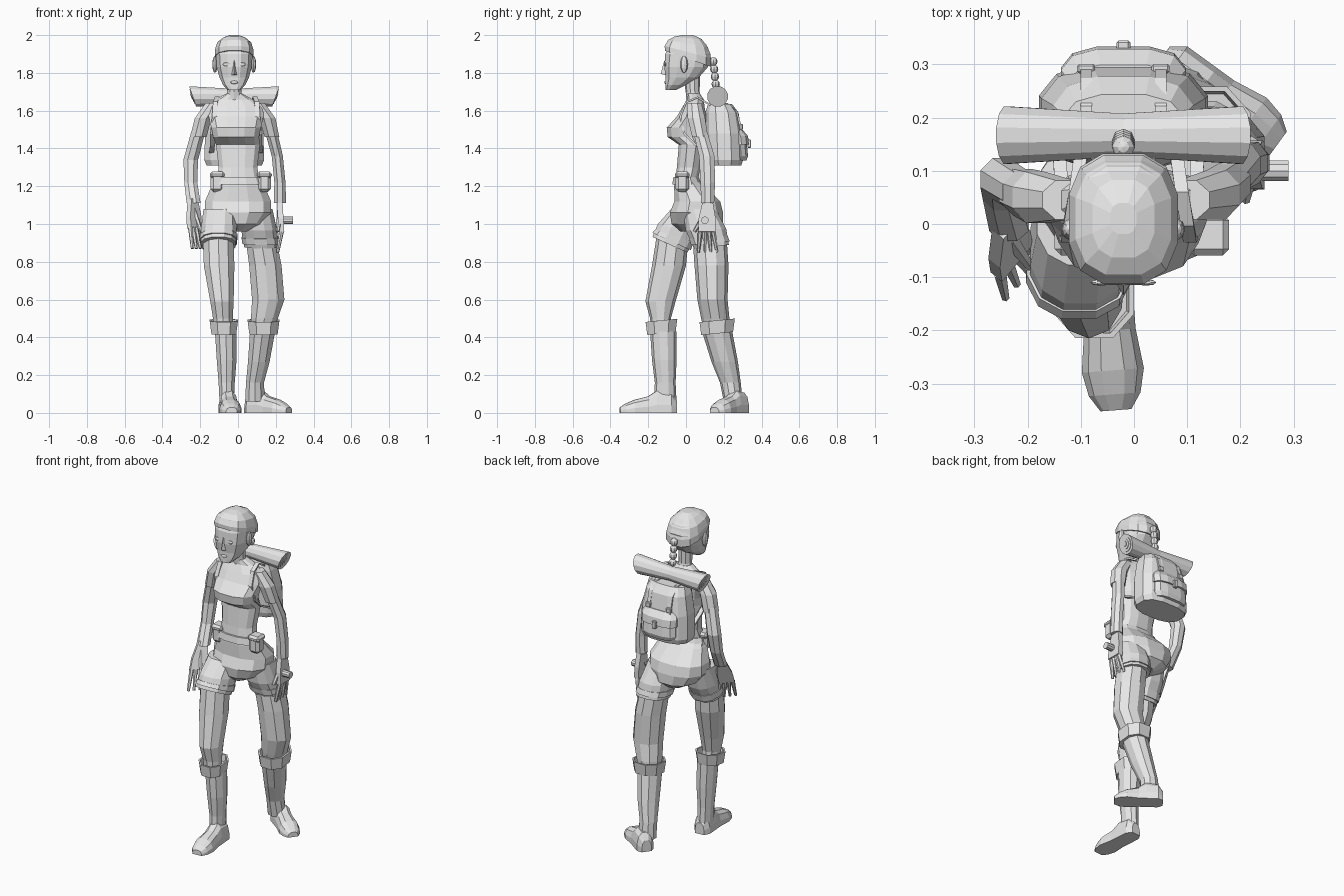
import bpy
import bmesh
from math import cos, sin, pi, copysign
from mathutils import Matrix, Vector

default_cube = bpy.data.objects.get("Cube")
if default_cube:
    bpy.data.objects.remove(default_cube, do_unlink=True)

clay = bpy.data.materials.new("plain light grey")
clay.use_nodes = True
clay.diffuse_color = (.8, .8, .8, 1)
clay.node_tree.nodes["Principled BSDF"].inputs["Base Color"].default_value = clay.diffuse_color

UP = Vector((0, 0, 1))
MID = -.02  # x of the head and the pack, which lean a little to the right


def finish(name, bm):
    """Turn a bmesh into a flat shaded object."""
    bmesh.ops.recalc_face_normals(bm, faces=bm.faces)
    mesh = bpy.data.meshes.new(name)
    bm.to_mesh(mesh)
    bm.free()
    mesh.materials.append(clay)
    obj = bpy.data.objects.new(name, mesh)
    bpy.context.scene.collection.objects.link(obj)
    return obj


def loft(name, rings, sides=10, power=1.0, slopes=(0, 0), matrix=Matrix(), floor=-1.0):
    """Skin stacked rings of (x, y, z, x radius, y radius), tilted from first to last slope."""
    bm = bmesh.new()
    loops = []
    for index, (cx, cy, cz, rx, ry) in enumerate(rings):
        fade = index / (len(rings) - 1)
        slope = slopes[0] * (1 - fade) + slopes[1] * fade
        loop = []
        for i in range(sides):
            angle = 2 * pi * (i + .5) / sides
            c, s = cos(angle), sin(angle)
            dx = rx * copysign(abs(c) ** power, c)
            dy = ry * copysign(abs(s) ** power, s)
            point = matrix @ Vector((cx + dx, cy + dy, cz + dy * slope))
            point.z = max(point.z, floor)
            loop.append(bm.verts.new(point))
        loops.append(loop)
    for low, high in zip(loops, loops[1:]):
        for i in range(sides):
            j = (i + 1) % sides
            bm.faces.new((low[i], low[j], high[j], high[i]))
    bm.faces.new(loops[0])
    bm.faces.new(loops[-1])
    return finish(name, bm)


def centred_loft(name, rings, **options):
    """Loft whose rings (y, z, x radius, y radius) all sit on the head's centre line."""
    return loft(name, [(MID, *ring) for ring in rings], **options)


def limb(name, start, end, start_radius, end_radius, sides=6):
    """Tapered prism between two points."""
    start, end = Vector(start), Vector(end)
    axis = end - start
    turn = axis.to_track_quat("Z", "Y").to_matrix().to_4x4()
    ends = [(0, 0, 0, start_radius, start_radius), (0, 0, axis.length, end_radius, end_radius)]
    return loft(name, ends, sides, matrix=Matrix.Translation(start) @ turn)


def hull(name, points):
    bm = bmesh.new()
    for point in points:
        bm.verts.new(point)
    bmesh.ops.convex_hull(bm, input=bm.verts)
    return finish(name, bm)


def box(name, centre, size, bevel):
    bm = bmesh.new()
    place = Matrix.Translation(centre) @ Matrix.Diagonal((*size, 1))
    bmesh.ops.create_cube(bm, size=1, matrix=place)
    bmesh.ops.bevel(bm, geom=bm.edges[:], offset=bevel, segments=1, affect="EDGES")
    return finish(name, bm)


def ball(name, centre, size):
    bm = bmesh.new()
    place = Matrix.Translation(centre) @ Matrix.Diagonal((*size, 1))
    bmesh.ops.create_uvsphere(bm, u_segments=8, v_segments=6, radius=1, matrix=place)
    return finish(name, bm)


def ribbon(name, points, width):
    """Strap following a path, spread across x."""
    bm = bmesh.new()
    pairs = [[bm.verts.new(Vector(point) + Vector((k * width / 2, 0, 0))) for k in (-1, 1)]
             for point in points]
    for a, b in zip(pairs, pairs[1:]):
        bm.faces.new((a[0], a[1], b[1], b[0]))
    solid = finish(name, bm).modifiers.new("thickness", "SOLIDIFY")
    solid.thickness = .01
    solid.offset = 0


def foot(name, heel, toe):
    """Boot foot with a flat sole, running from heel to toe."""
    heel, toe = Vector(heel), Vector(toe)
    length = (toe - heel).length
    forward = (toe - heel).normalized()
    turn = Matrix((UP.cross(forward), UP, forward)).transposed().to_4x4()
    shape = [(0, .03, .07), (.1, .05, .11), (.35, .05, .12), (.5, .05, .09),
             (.75, .06, .07), (.9, .05, .05), (1, .03, .03)]
    rings = [(0, 0, along * length, width, height) for along, width, height in shape]
    loft(name, rings, 12, .75, matrix=Matrix.Translation(heel) @ turn, floor=0)


def hand(side, wrist, knuckle, tip, spread, thumb):
    """Palm hull with four fanned fingers and a thumb."""
    wrist, knuckle, tip = Vector(wrist), Vector(knuckle), Vector(tip)
    spread = Vector(spread).normalized()
    normal = spread.cross(knuckle - wrist).normalized()
    corners = [(wrist, .025), (wrist.lerp(knuckle, .6), .045), (knuckle, .045)]
    hull(side + "_palm", [centre + spread * width * i + normal * .015 * j
                          for centre, width in corners for i in (-1, 1) for j in (-1, 1)])
    for finger in range(4):
        offset = spread * (finger - 1.5)
        limb(f"{side}_finger_{finger}", knuckle + offset * .023, tip + offset * .033, .013, .008)
    limb(side + "_thumb", wrist.lerp(knuckle, .35), thumb, .017, .009)


# Torso and hips
loft("torso", [(0, 0, 1.22, .12, .06), (0, .015, 1.3, .105, .065), (0, .03, 1.42, .12, .07),
               (-.01, 0, 1.46, .125, .1), (-.01, 0, 1.51, .135, .105), (-.01, .03, 1.57, .15, .08),
               (-.01, .04, 1.62, .15, .06), (MID, .05, 1.66, .1, .045),
               (MID, .04, 1.69, .045, .035)], 12, .8)
loft("shorts", [(0, .06, .96, .05, .09), (0, .06, 1, .13, .14), (0, .055, 1.06, .18, .145),
                (0, .06, 1.12, .18, .125), (0, .02, 1.2, .145, .085), (0, 0, 1.24, .12, .06)],
     12, .85)
loft("belt", [(0, .005, 1.21, .14, .08), (0, 0, 1.25, .125, .068)], 12, .85)
for side, x in (("right", -.11), ("left", .14)):
    box(side + "_pouch", (x, MID, 1.22), (.07, .07, .1), .016)
    box(side + "_pouch_flap", (x, MID, 1.26), (.078, .078, .035), .012)

# Shorts legs, each with a raised hem band
for side, slope, hem, top in (("right", -.45, Vector((-.105, -.085, .89)), (-.095, .01, 1.08)),
                              ("left", .1, Vector((.125, .135, .88)), (.095, .07, 1.08))):
    middle = hem.lerp(Vector(top), .45)
    loft(side + "_shorts_leg", [(*hem, .095, .095), (*middle, .097, .11), (*top, .09, .09)],
         12, .85, (slope, 0))
    loft(side + "_shorts_band", [(*hem.lerp(middle, t), .102, .105) for t in (.2, .55)],
         12, .85, (slope, slope * .75))

# Bare legs and boots
loft("right_leg", [(-.075, -.13, .42, .05, .055), (-.08, -.135, .5, .055, .055),
                   (-.085, -.135, .59, .065, .08), (-.1, -.09, .78, .085, .09),
                   (-.105, -.07, .94, .085, .085)])
loft("left_leg", [(.13, .165, .42, .06, .065), (.14, .155, .5, .075, .075),
                  (.16, .14, .6, .09, .08), (.145, .135, .78, .09, .09),
                  (.12, .125, .93, .085, .09)])
loft("right_boot", [(-.06, -.11, .06, .04, .06), (-.06, -.11, .16, .045, .055),
                    (-.06, -.115, .28, .055, .065), (-.065, -.12, .43, .06, .07)])
loft("left_boot", [(.09, .25, .06, .055, .05), (.09, .235, .16, .05, .055),
                   (.11, .205, .27, .06, .07), (.13, .165, .43, .07, .08)])
for side, x, y, rx, ry in (("right", -.075, -.13, .08, .09), ("left", .135, .165, .09, .1)):
    profile = [(.42, .01), (.49, 0), (.49, .01), (.45, .015)]
    loft(side + "_boot_cuff", [(x, y, z, rx - inset, ry - inset) for z, inset in profile],
         8, .85, (.1, .1))
foot("right_foot", (-.057, -.05, 0), (-.034, -.35, 0))
foot("left_foot", (.05, .31, 0), (.27, .15, 0))

# Arms and hands
loft("right_sleeve", [(-.21, .06, 1.46, .047, .047), (-.185, .05, 1.56, .047, .052),
                      (-.13, .045, 1.64, .045, .04)], 8)
loft("left_sleeve", [(.18, .075, 1.46, .042, .045), (.155, .055, 1.56, .047, .05),
                     (.1, .045, 1.64, .045, .04)], 8)
loft("right_arm", [(-.235, 0, 1.11, .04, .035), (-.25, .06, 1.22, .037, .037),
                   (-.25, .085, 1.34, .042, .042), (-.21, .06, 1.49, .04, .04)], 8)
loft("left_arm", [(.222, .115, 1.11, .035, .037), (.222, .115, 1.22, .032, .042),
                  (.208, .11, 1.36, .032, .044), (.175, .075, 1.49, .035, .04)], 8)
hand("right", (-.24, 0, 1.13), (-.23, -.065, .98), (-.21, -.1, .87), (.5, .6, 0),
     (-.195, -.08, .96))
hand("left", (.22, .115, 1.13), (.23, .11, .96), (.21, .115, .85), (0, 1, 0), (.21, .045, .96))
limb("wrist_knob", (.22, .1, 1.02), (.29, .1, 1.02), .02, .02, 10)

# Neck, head and hair
centred_loft("neck", [(.045, 1.65, .05, .04), (.035, 1.7, .04, .037), (.03, 1.8, .04, .045)])
centred_loft("head", [(-.08, 1.71, .035, .03), (-.055, 1.735, .06, .055), (-.02, 1.775, .08, .09),
                      (0, 1.83, .095, .118), (.01, 1.9, .1, .123), (.01, 1.95, .085, .1),
                      (.01, 1.98, .055, .065)], sides=12, power=.75)
centred_loft("hair_cap", [(.01, 1.875, .105, .125), (.01, 1.91, .105, .126),
                          (.01, 1.955, .092, .108), (.01, 1.985, .06, .075),
                          (.01, 2, .025, .03)], sides=12, power=.75, slopes=(-.35, 0))
for side, k in (("right", -1), ("left", 1)):
    ball(side + "_ear", (MID + k * .102, -.01, 1.845), (.014, .02, .045))
    ball(side + "_eye", (MID + k * .042, -.11, 1.845), (.02, .006, .01))
hull("nose", [(MID, -.115, 1.865), (MID, -.134, 1.795)]
     + [(MID + k * width, -.1, z) for k in (-1, 1) for width, z in ((.02, 1.785), (.01, 1.86))])
ball("lips", (MID, -.107, 1.75), (.022, .008, .009))
for bead in range(4):
    ball(f"braid_bead_{bead}", (MID, .145 + bead * .004, 1.86 - bead * .04), (.022, .022, .023))

# Backpack with pocket
centred_loft("backpack", [(.205, 1.31, .15, .09), (.205, 1.34, .163, .1), (.2, 1.48, .158, .1),
                          (.19, 1.59, .135, .09), (.18, 1.635, .115, .065)], sides=12, power=.75)
centred_loft("pack_pocket", [(.265, 1.335, .1, .055), (.265, 1.36, .115, .065),
                             (.26, 1.46, .11, .06)], sides=12, power=.65)
centred_loft("pocket_flap", [(.265, 1.42, .12, .07), (.26, 1.465, .12, .07),
                             (.25, 1.5, .105, .05)], sides=12, power=.65)
box("pocket_buckle", (MID, .335, 1.425), (.026, .02, .045), .004)

# Bedroll, pinched in the middle, with slanted coiled ends
along_x = (Matrix.Translation((MID, .167, 1.675)) @ Matrix.Rotation(pi / 2, 4, "Y")
           @ Matrix.Rotation(pi / 2, 4, "Z"))
flare = [(t * .22, .042 + .014 * abs(t)) for t in (-1, -.5, 0, .5, 1)]
loft("bedroll", [(0, 0, z, r, r) for z, r in flare], 12, slopes=(-.35, .35), matrix=along_x)
for side, k in (("right", -1), ("left", 1)):
    for coil in (1, 2, 3):
        r = .056 - .014 * coil
        loft(f"{side}_bedroll_coil_{coil}",
             [(0, 0, k * z, r, r) for z in (.21, .22 + .003 * coil)], 12,
             slopes=(k * .35, k * .35), matrix=along_x)

# Straps under the bedroll and around the shoulders
for side, k, x in (("right", -1, -.09), ("left", 1, .05)):
    down_pack = [(.15, 1.64), (.22, 1.635), (.27, 1.59), (.295, 1.49)]
    ribbon(side + "_pack_strap", [(x, y, z) for y, z in down_pack], .022)
    box(side + "_strap_buckle", (x, .292, 1.515), (.034, .018, .03), .004)
    around_arm = [(.09, .13, 1.63), (.1, .06, 1.67), (.11, 0, 1.645), (.115, -.03, 1.57),
                  (.125, -.01, 1.48), (.125, .05, 1.42), (.13, .13, 1.38)]
    ribbon(side + "_shoulder_strap", [(k * out - .01, y, z) for out, y, z in around_arm], .025)
